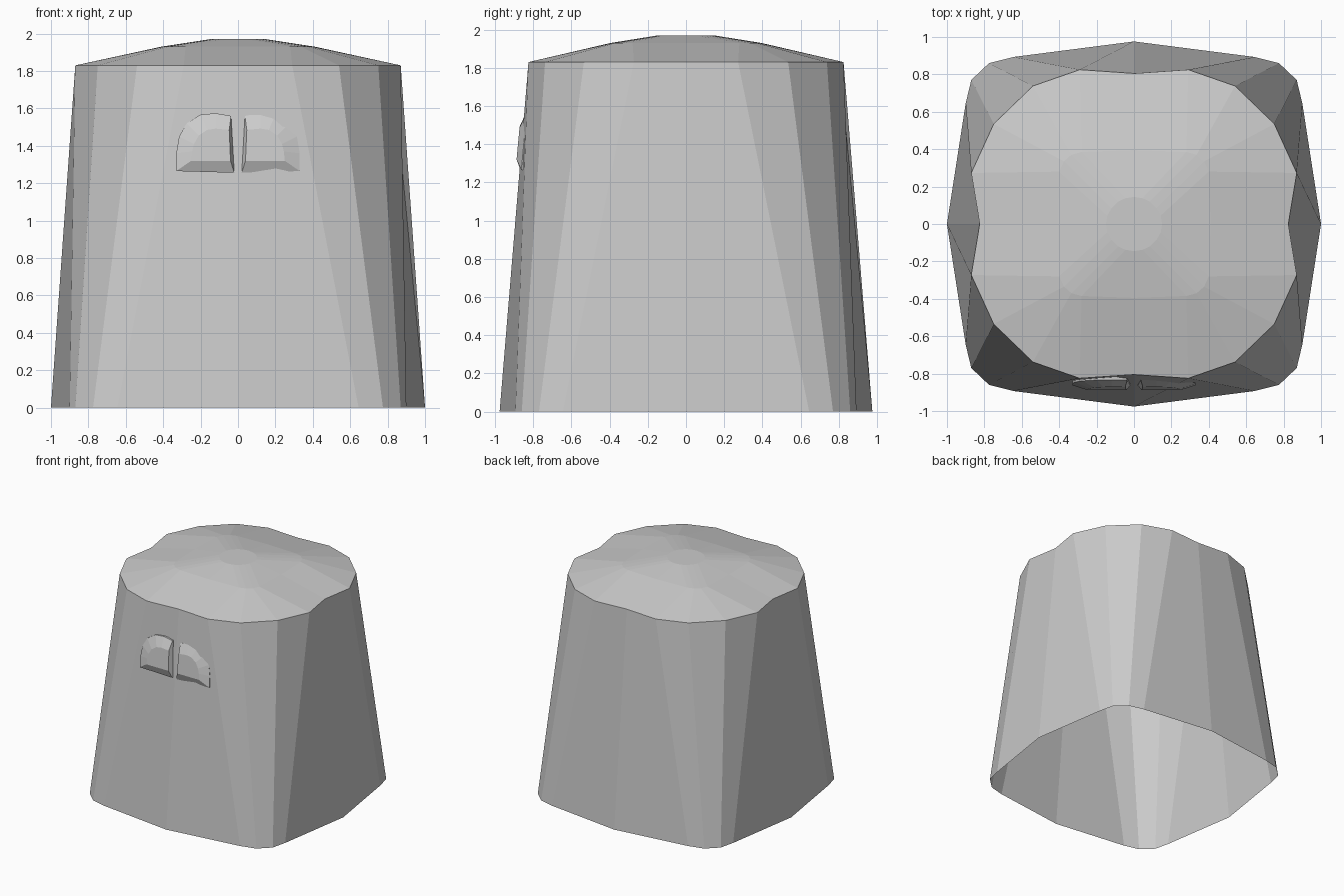
import bpy

if "Cube" in bpy.data.objects:
    bpy.data.objects.remove(bpy.data.objects["Cube"])


def make_object(name, verts, faces):
    mesh = bpy.data.meshes.new(name)
    mesh.from_pydata(verts, [], faces)
    mesh.update()
    obj = bpy.data.objects.new(name, mesh)
    bpy.context.collection.objects.link(obj)
    return obj


def full_ring(quarter, z):
    """Mirror a quarter outline (from +x towards +y axis) into a closed ring."""
    half = quarter + [(-x, y) for x, y in reversed(quarter[:-1])]
    loop = half + [(x, -y) for x, y in reversed(half[1:-1])]
    return [(x, y, z) for x, y in loop]


def loft(name, rings, cap=True):
    """Join equal-length rings with quads and close the last one."""
    n = len(rings[0])
    faces = [(k * n + i, k * n + (i + 1) % n, (k + 1) * n + (i + 1) % n, (k + 1) * n + i)
             for k in range(len(rings) - 1) for i in range(n)]
    if cap:
        faces.append(tuple(range((len(rings) - 1) * n, len(rings) * n)))
    return make_object(name, [v for r in rings for v in r], faces)


# Body: open-bottomed tapered shell with a shallow faceted dome
base = [(1, 0), (.90, .645), (.87, .77), (.775, .86), (.645, .893), (0, .976)]
rim = [(.825, 0), (.87, .273), (.75, .535), (.54, .738), (.29, .825), (0, .805)]
dome = [(.41, 0), (.40, .28), (.375, .335), (.335, .37), (.28, .385), (0, .395)]
crown = [(.15, 0), (.143, .045), (.12, .085), (.085, .12), (.045, .138), (0, .145)]
loft("body_shell", [full_ring(base, 0), full_ring(rim, 1.83),
                    full_ring(dome, 1.93), full_ring(crown, 1.97)])


# Eyes: raised D-shaped pads with bevelled borders, following the front wall
def wall_y(z):
    return -.80 - .17 * (1 - z / 1.83)


outer = [(.02, 1.256), (.33, 1.265), (.33, 1.36), (.315, 1.45), (.275, 1.52),
         (.20, 1.567), (.12, 1.574), (.037, 1.56)]
inner = [(.04, 1.32), (.25, 1.32), (.245, 1.37), (.235, 1.41), (.21, 1.455),
         (.165, 1.485), (.12, 1.492), (.047, 1.485)]

for name, side in (("right_eye", 1), ("left_eye", -1)):
    rings = []
    for outline, lift in ((outer, -.02), (outer, .01), (inner, .04)):
        ring = [(side * x, wall_y(z) - lift, z) for x, z in outline]
        rings.append(ring if side > 0 else ring[::-1])
    loft(name, rings)
